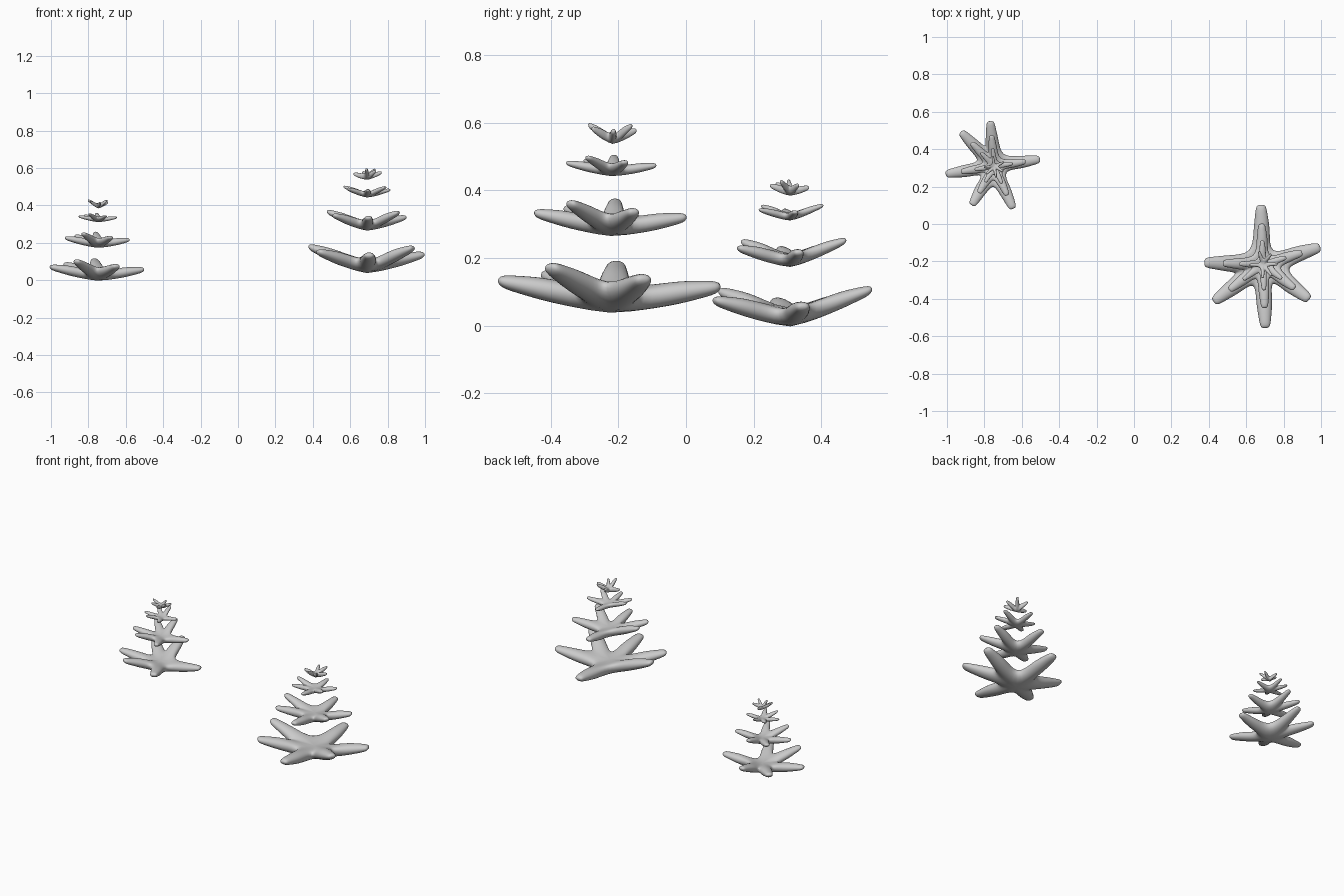
import bpy, bmesh
from math import sin, cos, radians
from mathutils import Vector

if "Cube" in bpy.data.objects:
    bpy.data.objects.remove(bpy.data.objects["Cube"])

# Arms, counter-clockwise: angle, length, tip height,
# then radius, lift and half thickness of the valley that follows
ARMS = [(17, .322, .093, .06, 0, .02), (92, .322, .070, .085, .012, .034),
        (178, .316, .135, .15, 0, .02), (217, .333, .107, .10, .006, .03),
        (272, .342, .088, .085, 0, .02), (323, .312, .128, .13, .012, .034)]


def tier_mesh():
    """One whorl of six blended branches as a subdivision cage."""
    bm = bmesh.new()
    top, bot = bm.verts.new((0, 0, .05)), bm.verts.new((0, 0, -.022))
    n = len(ARMS)
    # valleys between neighbouring branches
    valleys = []
    for i, (a, _, h, rv, lift, th) in enumerate(ARMS):
        b, h2 = ARMS[(i + 1) % n][0], ARMS[(i + 1) % n][2]
        mid = radians(a + ((b - a) % 360) / 2)
        z = .024 + lift + rv * ((h + h2) / 2 - .03) / .33
        valleys.append([bm.verts.new((rv * cos(mid), rv * sin(mid), z + d)) for d in (th, -th)])
    for i, (a, length, h, *_) in enumerate(ARMS):
        t = radians(a)
        u, s = Vector((cos(t), sin(t), 0)), Vector((-sin(t), cos(t), 0))
        rings = []
        # cross-sections: fraction of length, half width, half thickness
        for f, w, d in ((.56, .047, .038), (.82, .035, .026), (1, .027, .019)):
            c = u * length * f + Vector((0, 0, .026 + (h - .026) * f))
            rings.append([bm.verts.new(c + s * (w * x) + Vector((0, 0, d * z)))
                          for x, z in ((-1, .6), (0, 1.15), (1, .6), (1, -.6), (0, -1.15), (-1, -.6))])
        (rt, rb), (lt, lb) = valleys[i - 1], valleys[i]
        g = rings[0]
        for f in ((top, rt, g[0], g[1]), (top, g[1], g[2], lt), (bot, g[4], g[5], rb),
                  (bot, lb, g[3], g[4]), (rt, rb, g[5], g[0]), (lt, g[2], g[3], lb)):
            bm.faces.new(f)
        for p, q in zip(rings, rings[1:]):
            for k in range(6):
                bm.faces.new((p[k], q[k], q[k - 1], p[k - 1]))
        e = rings[-1]
        bm.faces.new((e[0], e[1], e[4], e[5]))
        bm.faces.new((e[1], e[2], e[3], e[4]))
    bmesh.ops.recalc_face_normals(bm, faces=bm.faces)
    me = bpy.data.meshes.new("branch_tier")
    bm.to_mesh(me)
    bm.free()
    for p in me.polygons:
        p.use_smooth = True
    return me


def tree(name, x, y, z, turn, size):
    # tiers: base height, horizontal scale, vertical scale, extra turn
    for i, (h, r, v, extra) in enumerate(((0, 1, 1, 0), (.225, .685, .72, 0),
                                          (.40, .405, .41, 0), (.495, .23, .40, 90))):
        ob = bpy.data.objects.new(f"{name}_tier_{i + 1}", mesh)
        bpy.context.collection.objects.link(ob)
        ob.location = (x, y, z + h * size)
        ob.rotation_euler.z = radians(turn + extra)
        ob.scale = (r * size, r * size, v * size)
        sub = ob.modifiers.new("smooth", 'SUBSURF')
        sub.levels = sub.render_levels = 2


mesh = tier_mesh()
tree("large_tree", .69, -.217, .045, 0, 1)
tree("small_tree", -.747, .308, .003, -83, .775)
